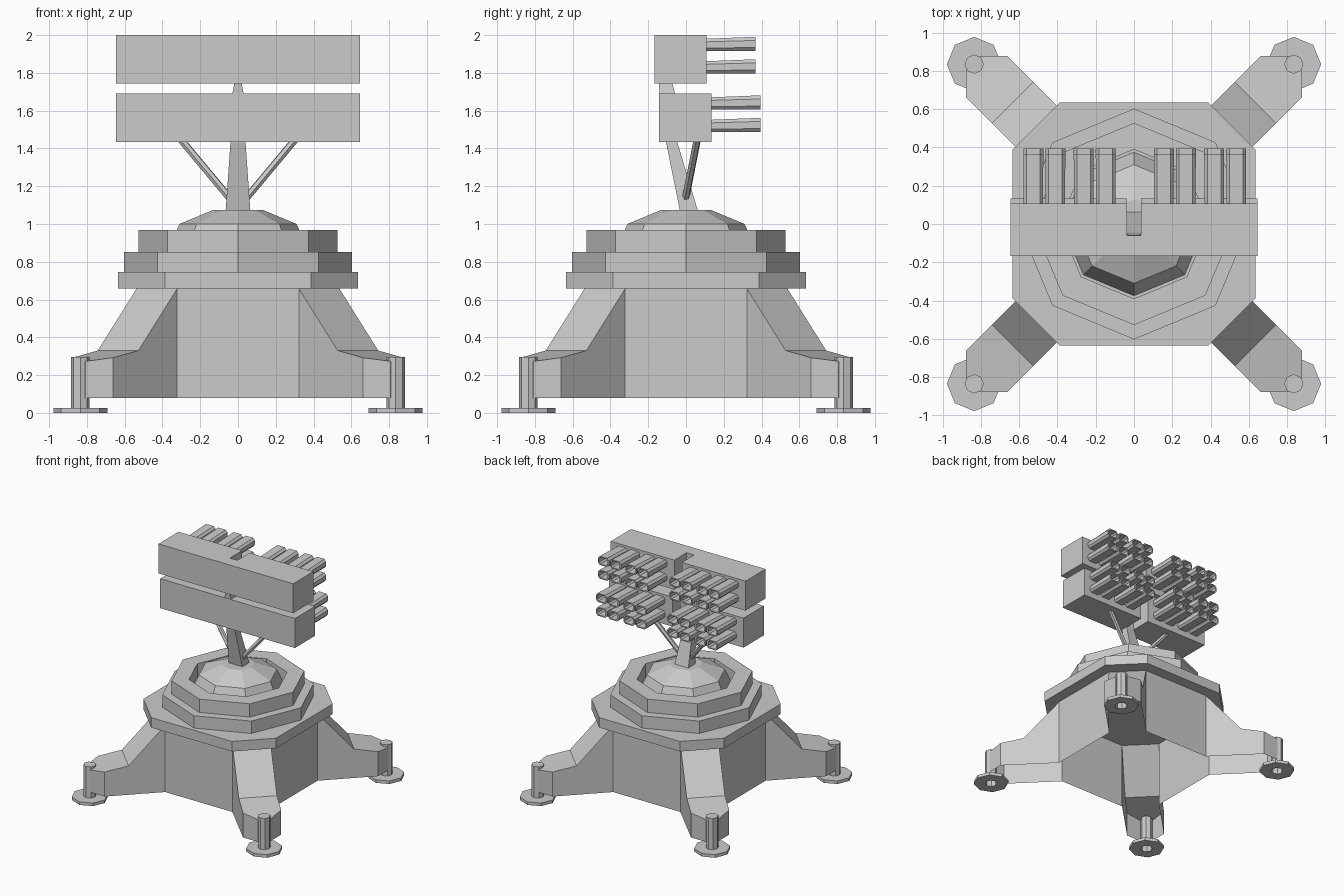
import bpy, bmesh, math
from mathutils import Vector, Matrix

if "Cube" in bpy.data.objects:
    bpy.data.objects.remove(bpy.data.objects["Cube"])


def make(name, bm):
    bmesh.ops.remove_doubles(bm, verts=bm.verts, dist=1e-4)
    bmesh.ops.recalc_face_normals(bm, faces=bm.faces)
    me = bpy.data.meshes.new(name)
    bm.to_mesh(me)
    bm.free()
    ob = bpy.data.objects.new(name, me)
    bpy.context.collection.objects.link(ob)
    return ob


def ring(bm, pts):
    return [bm.verts.new(p) for p in pts]


def bridge(bm, a, b):
    n = len(a)
    for i in range(n):
        bm.faces.new((a[i], a[(i + 1) % n], b[(i + 1) % n], b[i]))


def ngon(r, z, n=8, c=(0, 0)):
    return [(c[0] + r * math.cos(2 * math.pi * i / n),
             c[1] + r * math.sin(2 * math.pi * i / n), z) for i in range(n)]


def loft(name, loops, cap_start=True, cap_end=True, closed=False):
    bm = bmesh.new()
    rings = [ring(bm, l) for l in loops]
    for a, b in zip(rings, rings[1:]):
        bridge(bm, a, b)
    if closed:
        bridge(bm, rings[-1], rings[0])
    else:
        if cap_start:
            bm.faces.new(rings[0])
        if cap_end:
            bm.faces.new(rings[-1])
    return make(name, bm)


def rect(hx, y0, y1, z):
    return [(-hx, y0, z), (hx, y0, z), (hx, y1, z), (-hx, y1, z)]


# Hollow body walls with four hollow diagonal legs, open underneath
bm = bmesh.new()
W, BOT, TOP = 0.152, 0.08, 0.658
SECTIONS = [(0.607, W, TOP), (0.898, W, 0.33), (1.089, W, 0.292), (1.19, 0.05, 0.273)]
for k in range(4):
    new = []

    def face(*pts):
        vs = ring(bm, pts)
        new.extend(vs)
        bm.faces.new(vs)

    for (d0, w0, z0), (d1, w1, z1) in zip(SECTIONS, SECTIONS[1:]):
        face((d0, -w0, z0), (d1, -w1, z1), (d1, w1, z1), (d0, w0, z0))
        for s in (-1, 1):
            face((d0, s * w0, BOT), (d1, s * w1, BOT), (d1, s * w1, z1), (d0, s * w0, z0))
    d, w, z = SECTIONS[-1]
    face((d, -w, BOT), (d, w, BOT), (d, w, z), (d, -w, z))
    # wall to the next leg
    d = SECTIONS[0][0]
    face((d, W, BOT), (d, W, TOP), (W, d, TOP), (W, d, BOT))
    rot = Matrix.Rotation(math.pi / 4 + k * math.pi / 2, 4, 'Z')
    bmesh.ops.transform(bm, matrix=rot, verts=new)
make("base_body_with_legs", bm)

# Feet: round pad with hole and a jack post
for sx in (-1, 1):
    for sy in (-1, 1):
        c = (sx * 0.835, sy * 0.835)
        loft("foot_pad", [ngon(0.143, 0, c=c), ngon(0.143, 0.027, c=c),
                          ngon(0.05, 0.027, c=c), ngon(0.05, 0, c=c)], closed=True)
        loft("jack_post", [ngon(0.05, 0.02, c=c), ngon(0.05, 0.297, c=c)], cap_start=False)

# Stepped turntable
A, B = 0.635, 0.387
OCT = [(A, -B), (A, B), (B, A), (-B, A), (-A, B), (-A, -B), (-B, -A), (B, -A)]
loft("deck_plate", [[(x, y, z) for x, y in OCT] for z in (TOP, 0.745)])
loft("lower_ring", [ngon(0.603, 0.745), ngon(0.603, 0.852)])
loft("upper_ring", [ngon(0.528, 0.852), ngon(0.528, 0.967), ngon(0.39, 0.967), ngon(0.39, 0.852)],
     closed=True)
loft("dome", [ngon(0.375, 0.86), ngon(0.31, 1.0), ngon(0.13, 1.075)])

# Leaning mast
loft("mast", [rect(0.066, -0.03, 0.066, 1.06), rect(0.04, -0.105, -0.045, 1.43),
              rect(0.03, -0.14, -0.058, 1.69), rect(0.014, -0.145, -0.08, 1.77)])

# Diagonal braces
for s in (-1, 1):
    p, q = Vector((s * 0.03, -0.005, 1.12)), Vector((s * 0.305, 0.06, 1.45))
    m = (q - p).to_track_quat('Z', 'Y').to_matrix().to_4x4()
    loft("brace", [[m @ Vector(v) + o for v in ngon(0.02, 0, 6)] for o in (p, q)])

# Launcher boxes with a centre slot, and hollow eight-sided tubes
COLS = (0.152, 0.267, 0.415, 0.53)
TUBE = [(0.052, 0.019), (0.036, 0.038), (-0.036, 0.038), (-0.052, 0.019),
        (-0.052, -0.019), (-0.036, -0.038), (0.036, -0.038), (0.052, -0.019)]
for tag, y0, y1, z0, z1, tip, rows in (
        ("upper", -0.167, 0.108, 1.745, 2.0, 0.367, (1.953, 1.834)),
        ("lower", -0.143, 0.134, 1.435, 1.69, 0.394, (1.643, 1.524))):
    X, S, ys = 0.645, 0.036, -0.06
    plan = [(-X, y0), (X, y0), (X, y1), (S, y1), (S, ys), (-S, ys), (-S, y1), (-X, y1)]
    loft(tag + "_launcher_box", [[(x, y, z) for x, y in plan] for z in (z0, z1)])
    for zc in rows:
        for xc in [s * c + 0.004 for s in (-1, 1) for c in COLS]:
            def sec(kx, kz, y, dz=0.0):
                return [(xc + kx * x, y, zc + dz + kz * z) for x, z in TUBE]
            loft(tag + "_tube", [sec(0.98, 0.85, y1 - 0.01, -0.005), sec(1, 1, tip),
                                 sec(0.78, 0.75, tip), sec(0.76, 0.65, y1 + 0.005, -0.005)],
                 cap_start=False)
